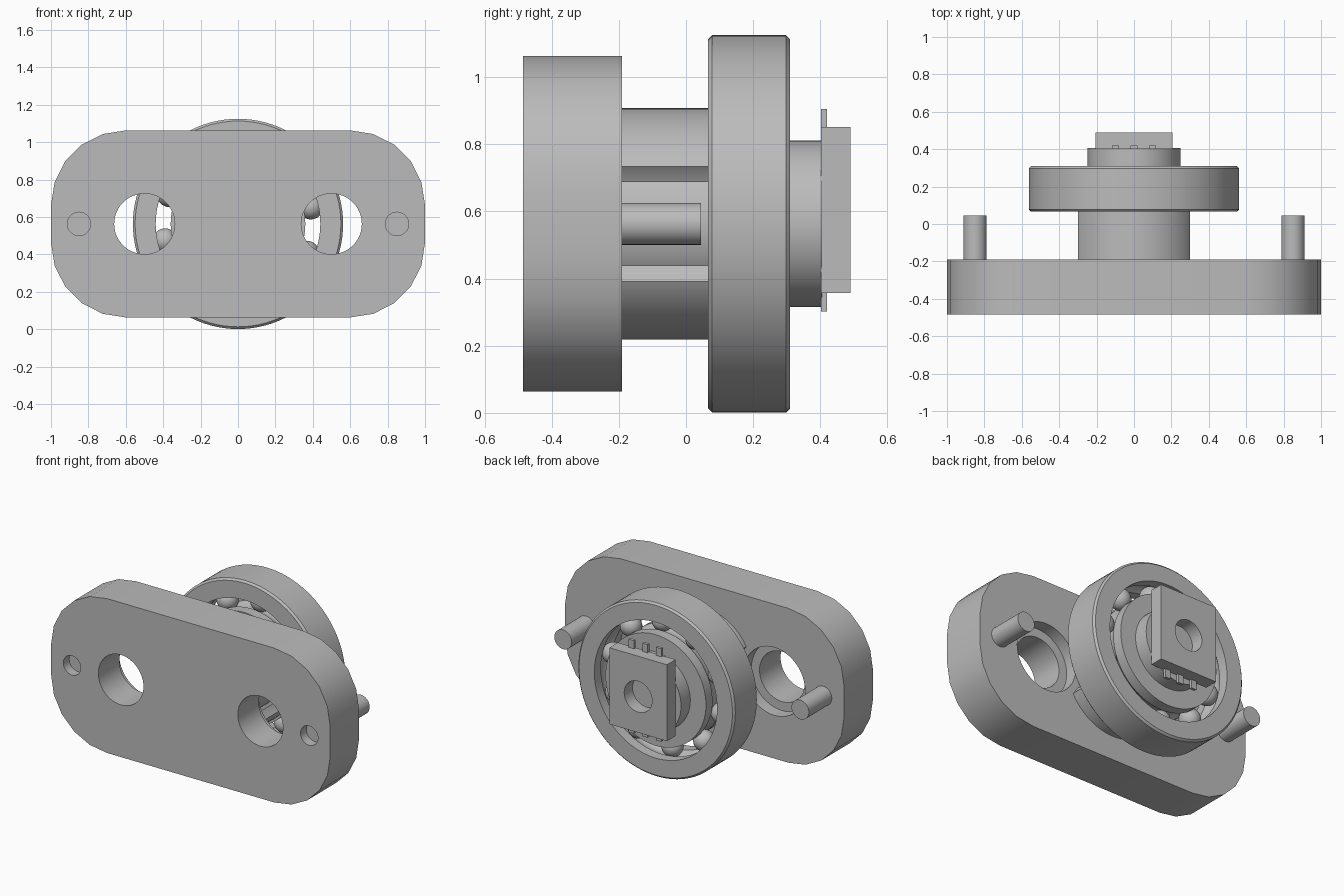
import bpy, bmesh, math
from mathutils import Matrix, Vector

CZ = 0.563                    # height of the main axis
FRONT, BACK = -0.485, -0.19   # plate faces
RACE_Y, BALL_R, PITCH_R = 0.188, 0.066, 0.40

cube = bpy.data.objects.get("Cube")
if cube:
    bpy.data.objects.remove(cube, do_unlink=True)

grey = bpy.data.materials.new("plain_grey")
grey.use_nodes = True
colour = (0.5, 0.5, 0.5, 1)
grey.diffuse_color = colour
grey.node_tree.nodes["Principled BSDF"].inputs["Base Color"].default_value = colour


def finish(name, bm):
    """Turn a bmesh into a named grey object."""
    bmesh.ops.recalc_face_normals(bm, faces=bm.faces)
    mesh = bpy.data.meshes.new(name)
    bm.to_mesh(mesh)
    bm.free()
    mesh.materials.append(grey)
    obj = bpy.data.objects.new(name, mesh)
    bpy.context.collection.objects.link(obj)
    return obj


def activate(obj):
    bpy.ops.object.select_all(action='DESELECT')
    obj.select_set(True)
    bpy.context.view_layer.objects.active = obj


def smooth(obj):
    activate(obj)
    bpy.ops.object.shade_smooth_by_angle(angle=math.radians(30))


def rod(name, x, z, r, y0, y1, sides=48):
    """Cylinder lying along y."""
    bm = bmesh.new()
    place = Matrix.Translation((x, (y0 + y1) / 2, z)) @ Matrix.Rotation(math.pi / 2, 4, 'X')
    bmesh.ops.create_cone(bm, cap_ends=True, segments=sides, radius1=r, radius2=r,
                          depth=y1 - y0, matrix=place)
    return finish(name, bm)


def box(name, x0, x1, y0, y1, z0, z1):
    bm = bmesh.new()
    size = Matrix.Diagonal((x1 - x0, y1 - y0, z1 - z0, 1))
    place = Matrix.Translation(((x0 + x1) / 2, (y0 + y1) / 2, (z0 + z1) / 2))
    bmesh.ops.create_cube(bm, size=1, matrix=place @ size)
    return finish(name, bm)


def lathe(name, profile, steps=72):
    """Spin a closed (radius, y) profile around the main axis."""
    bm = bmesh.new()
    rings = []
    for i in range(steps):
        a = math.tau * i / steps
        rings.append([bm.verts.new((r * math.cos(a), y, CZ + r * math.sin(a)))
                      for r, y in profile])
    n = len(profile)
    for i in range(steps):
        p, q = rings[i], rings[(i + 1) % steps]
        for j in range(n):
            k = (j + 1) % n
            bm.faces.new((p[j], p[k], q[k], q[j]))
    return finish(name, bm)


def cut(obj, cutters):
    """Subtract the cutters and discard them."""
    for cutter in cutters:
        mod = obj.modifiers.new("cut", 'BOOLEAN')
        mod.operation, mod.solver, mod.object = 'DIFFERENCE', 'EXACT', cutter
        activate(obj)
        bpy.ops.object.modifier_apply(modifier=mod.name)
        bpy.data.objects.remove(cutter, do_unlink=True)


# Rounded mounting plate
bm = bmesh.new()
corner, steps = 0.40, 5
outline = []
for quarter, (sx, sz) in enumerate(((1, 1), (-1, 1), (-1, -1), (1, -1))):
    for i in range(steps + 1):
        a = math.pi / 2 * (quarter + i / steps)
        outline.append(bm.verts.new((sx * (1 - corner) + corner * math.cos(a), FRONT,
                                     CZ + sz * (0.5 - corner) + corner * math.sin(a))))
face = bm.faces.new(outline)
new = bmesh.ops.extrude_face_region(bm, geom=[face])["geom"]
bmesh.ops.translate(bm, vec=Vector((0, BACK - FRONT, 0)),
                    verts=[v for v in new if isinstance(v, bmesh.types.BMVert)])
plate = finish("mounting_plate", bm)

# Screw holes, rear counterbores and front pin recesses
for s in (-1, 1):
    cut(plate, [rod("cutter", s * 0.5, CZ, 0.162, FRONT - 0.1, BACK + 0.1),
                rod("cutter", s * 0.5, CZ, 0.22, BACK - 0.08, BACK + 0.1),
                rod("cutter", s * 0.85, CZ, 0.0625, FRONT - 0.1, FRONT + 0.06, 32)])
smooth(plate)

# Locating pins
for side, s in (("right", -1), ("left", 1)):
    smooth(rod(side + "_pin", s * 0.85, CZ, 0.0625, BACK - 0.1, 0.045, 32))

# Spacer sleeve with screw clearance scoops on both sides
sleeve = lathe("spacer_sleeve", [(0.295, BACK), (0.345, BACK), (0.345, 0.066), (0.295, 0.066)])
cut(sleeve, [rod("cutter", s * 0.5, CZ, 0.264, BACK - 0.1, 0.2) for s in (-1, 1)])
smooth(sleeve)

# Central shaft
smooth(rod("shaft", 0, CZ, 0.248, BACK, 0.405, 64))


# Bearing rings with ball grooves
def groove(radius, direction):
    """Arc of the ball track cut into a wall at the given radius."""
    track = BALL_R + 0.002
    half = math.acos(abs(radius - PITCH_R) / track)
    return [(PITCH_R + direction * track * math.cos(a), RACE_Y + track * math.sin(a))
            for a in (half * (i / 4 - 1) for i in range(9))]


Y0, Y1, C = 0.066, 0.31, 0.012
outer = [(0.44, Y1), (0.562 - C, Y1), (0.562, Y1 - C),
         (0.562, Y0 + C), (0.562 - C, Y0), (0.44, Y0)]
smooth(lathe("outer_ring", outer + groove(0.44, 1), 96))
inner = [(0.36, Y1), (0.248, Y1), (0.248, Y0), (0.36, Y0)]
smooth(lathe("inner_ring", inner + groove(0.36, -1)))

# Bearing balls
for i in range(10):
    a = math.radians(13 + 36 * i)
    bm = bmesh.new()
    bmesh.ops.create_uvsphere(bm, u_segments=24, v_segments=16, radius=BALL_R,
                              matrix=Matrix.Translation((PITCH_R * math.cos(a), RACE_Y,
                                                         CZ + PITCH_R * math.sin(a))))
    smooth(finish(f"ball_{i + 1}", bm))

# Rear sensor block with a round opening
block = box("sensor_block", -0.207, 0.207, 0.402, 0.49, 0.357, 0.852)
cut(block, [rod("cutter", 0, 0.59, 0.1, 0.3, 0.6)])
smooth(block)

# Sensor legs above and below the block
for i in (-1, 0, 1):
    for label, z0, z1 in (("upper", 0.84, 0.905), ("lower", 0.302, 0.37)):
        box(f"{label}_leg_{i + 2}", i * 0.098 - 0.019, i * 0.098 + 0.019, 0.402, 0.42, z0, z1)
